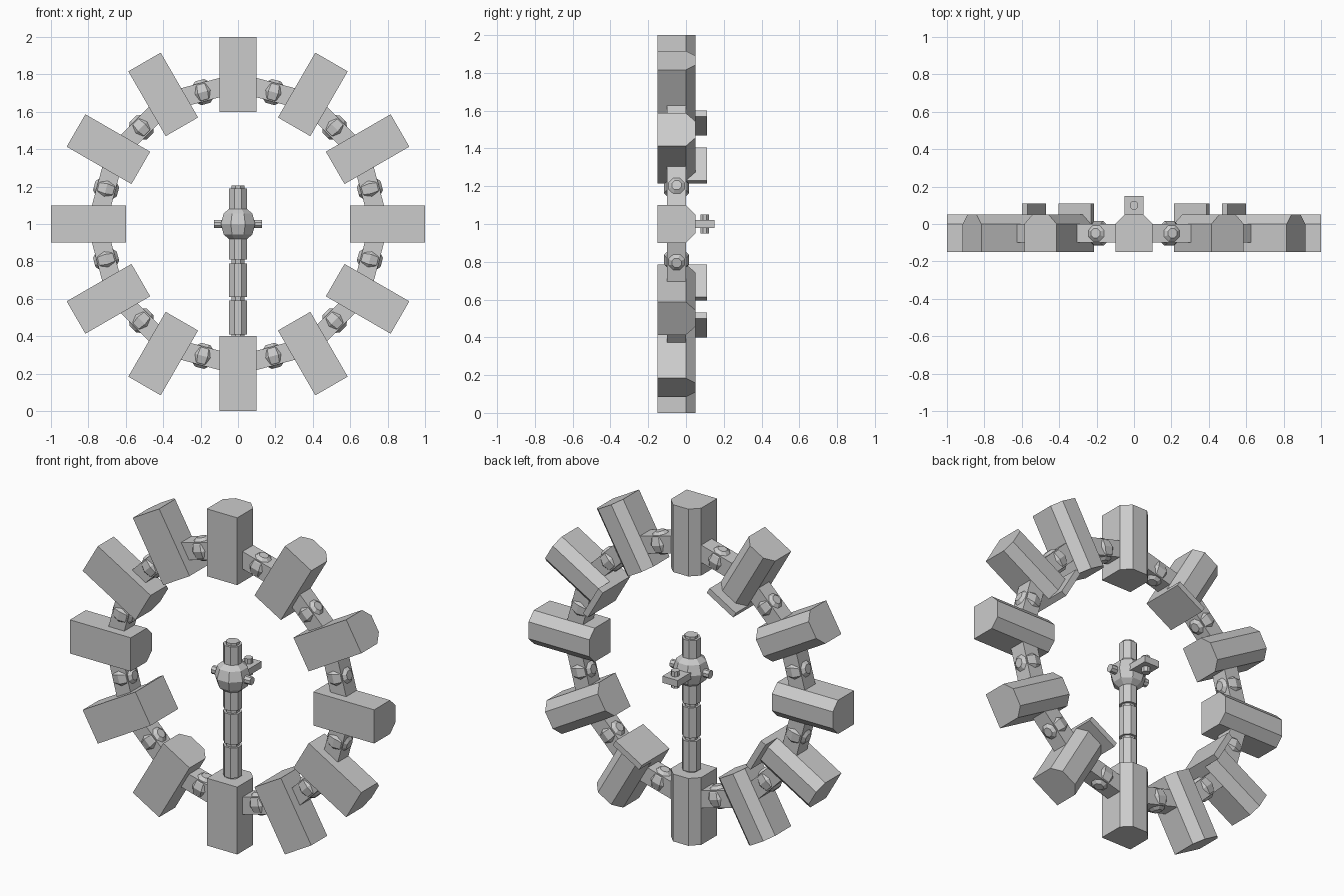
import bpy, bmesh, math
from mathutils import Matrix, Vector

cube = bpy.data.objects.get("Cube")
if cube:
    bpy.data.objects.remove(cube, do_unlink=True)

grey = bpy.data.materials.new("plain grey")
grey.use_nodes = True
COLOUR = (0.6, 0.6, 0.6, 1)
grey.diffuse_color = COLOUR
grey.node_tree.nodes["Principled BSDF"].inputs["Base Color"].default_value = COLOUR

MID_Y = -0.05
CENTRE = Vector((0, 0, 1))


def finish(name, bm, matrix):
    bmesh.ops.recalc_face_normals(bm, faces=bm.faces)
    mesh = bpy.data.meshes.new(name)
    bm.to_mesh(mesh)
    bm.free()
    mesh.materials.append(grey)
    obj = bpy.data.objects.new(name, mesh)
    bpy.context.collection.objects.link(obj)
    obj.matrix_world = matrix
    return obj


def prism(name, outline, low, high, matrix):
    """Extrude an x,y outline from low to high along z."""
    bm = bmesh.new()
    face = bm.faces.new([bm.verts.new((x, y, low)) for x, y in outline])
    side = bmesh.ops.extrude_face_region(bm, geom=[face])["geom"]
    bmesh.ops.translate(bm, vec=(0, 0, high - low),
                        verts=[v for v in side if isinstance(v, bmesh.types.BMVert)])
    return finish(name, bm, matrix)


def turned(name, profile, matrix, sides=8):
    """Faceted solid turned round z from (radius, height) pairs."""
    bm = bmesh.new()
    rings = [[bm.verts.new((r * math.cos(a), r * math.sin(a), h))
              for a in [math.tau * (i + 0.5) / sides for i in range(sides)]]
             for r, h in profile]
    for lower, upper in zip(rings, rings[1:]):
        for i in range(sides):
            j = (i + 1) % sides
            bm.faces.new((lower[i], lower[j], upper[j], upper[i]))
    bm.faces.new(rings[0])
    bm.faces.new(rings[-1])
    return finish(name, bm, matrix)


def box_outline(x, y0, y1):
    return [(-x, y0), (x, y0), (x, y1), (-x, y1)]


def ball_profile(r):
    return [(r * math.cos(math.radians(a)), r * math.sin(math.radians(a)))
            for a in (-67.5, -34, 0, 34, 67.5)]


def around(degrees):
    """Local z points outward from the ring centre."""
    return Matrix.Translation(CENTRE) @ Matrix.Rotation(math.radians(degrees), 4, "Y")


# Ring of blocks with chamfered backs; every third one carries an end plate
block = [(-0.1, -0.15), (0.1, -0.15), (0.1, 0), (0.05, 0.05), (-0.05, 0.05), (-0.1, 0)]
for i in range(12):
    place = around(30 * i)
    plated = i % 3 == 2
    prism(f"ring_block_{i}", block, 0.635 if plated else 0.6, 1, place)
    if plated:
        prism(f"end_plate_{i}", box_outline(0.1, -0.15, 0.11), 0.6, 0.635, place)

# Square links and faceted balls between the blocks
for i in range(12):
    place = around(30 * i + 15) @ Matrix.Translation((0, MID_Y, 0.73))
    prism(f"link_{i}", box_outline(0.13, -0.05, 0.05), -0.05, 0.05, place)
    turned(f"link_ball_{i}", ball_profile(0.071), place)

# Segmented column
axis = Matrix.Translation((0, MID_Y, 0))
turned("column_core", [(0.038, 0.38), (0.038, 1.205)], axis)
for i in range(4):
    z = 0.5 + 0.2 * i
    turned(f"column_segment_{i}", [(0.052, z - 0.09), (0.052, z + 0.09)], axis)

# Hub with side pins
hub = Matrix.Translation((0, MID_Y, 1))
turned("hub", ball_profile(0.1), hub)
turned("hub_side_pin", [(0.024, -0.128), (0.024, 0.128)],
       hub @ Matrix.Rotation(math.pi / 2, 4, "Y"))

# Rear lug and its upright pin
lug = Matrix.Translation((0, 0, 1))
prism("rear_lug", box_outline(0.05, 0, 0.15), -0.02, 0.02, lug)
turned("lug_pin", [(0.024, -0.05), (0.024, 0.05)], lug @ Matrix.Translation((0, 0.1, 0)))
